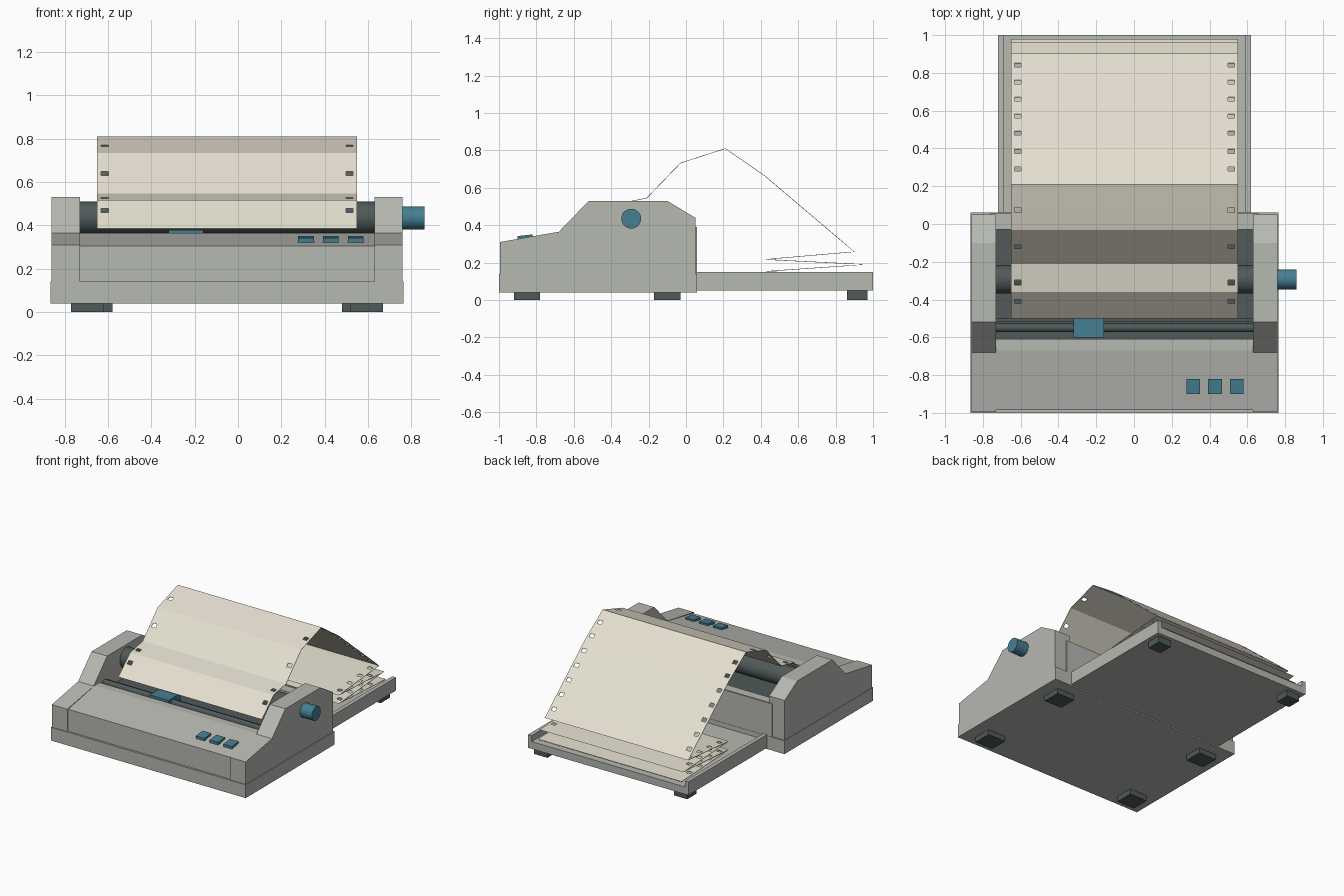
import bpy, bmesh, math
from mathutils import Matrix, Vector

if "Cube" in bpy.data.objects:
    bpy.data.objects.remove(bpy.data.objects["Cube"])


def material(name, rgb):
    m = bpy.data.materials.new(name)
    m.diffuse_color = (*rgb, 1)
    m.use_nodes = True
    m.node_tree.nodes["Principled BSDF"].inputs["Base Color"].default_value = m.diffuse_color
    return m


CASE = material("case_grey", (0.47, 0.48, 0.44))
DARK = material("dark_grey", (0.08, 0.10, 0.10))
BLUE = material("control_blue", (0.06, 0.21, 0.29))
PAPER = material("paper_cream", (0.78, 0.74, 0.63))


def finish(name, bm, mat):
    mesh = bpy.data.meshes.new(name)
    bm.normal_update()
    bm.to_mesh(mesh)
    bm.free()
    mesh.materials.append(mat)
    ob = bpy.data.objects.new(name, mesh)
    bpy.context.collection.objects.link(ob)
    return ob


def box(name, x, y, z, mat=CASE):
    bm = bmesh.new()
    bmesh.ops.create_cube(bm, size=1)
    size = Vector((x[1] - x[0], y[1] - y[0], z[1] - z[0]))
    mid = Vector((x[0] + x[1], y[0] + y[1], z[0] + z[1])) / 2
    for v in bm.verts:
        v.co = v.co * size + mid
    return finish(name, bm, mat)


def extrude_x(name, profile, x0, x1, mat=CASE):
    """Extrude a (y, z) profile along x."""
    bm = bmesh.new()
    face = bm.faces.new([bm.verts.new((x0, y, z)) for y, z in profile])
    out = bmesh.ops.extrude_face_region(bm, geom=[face])
    for v in out["geom"]:
        if isinstance(v, bmesh.types.BMVert):
            v.co.x = x1
    bmesh.ops.recalc_face_normals(bm, faces=bm.faces)
    return finish(name, bm, mat)


def rod(name, x0, x1, y, z, r, mat, sides=32):
    bm = bmesh.new()
    bmesh.ops.create_cone(bm, cap_ends=True, segments=sides, radius1=r, radius2=r,
                          depth=x1 - x0)
    turn = Matrix.Translation(((x0 + x1) / 2, y, z)) @ Matrix.Rotation(math.pi / 2, 4, 'Y')
    bmesh.ops.transform(bm, matrix=turn, verts=bm.verts)
    return finish(name, bm, mat)


CX = -0.05           # centre line of the body
L, R = -0.73, 0.63   # inner faces of the side housings

# Case: base, side housings, front cover, rear panel
box("base", (-0.865, 0.765), (-1.0, 0.06), (0.04, 0.14))
side = [(-0.995, 0.14), (-0.995, 0.31), (-0.68, 0.365), (-0.52, 0.53),
        (-0.10, 0.53), (0.05, 0.44), (0.05, 0.14)]
extrude_x("left_housing", side, -0.86, L)
extrude_x("right_housing", side, R, 0.76)
extrude_x("front_cover", [(-0.985, 0.14), (-0.985, 0.306), (-0.67, 0.365),
                          (-0.61, 0.365), (-0.61, 0.14)], L, R)
box("rear_panel", (L, R), (-0.03, 0.045), (0.14, 0.385))
box("rear_plate", (L - 0.03, R + 0.03), (0.045, 0.058), (0.14, 0.39))

# Print mechanism
box("mechanism_floor", (L, R), (-0.61, -0.03), (0.14, 0.29), DARK)
rod("platen", L, R, -0.293, 0.435, 0.075, DARK)
rod("platen_knob", 0.76, 0.86, -0.293, 0.435, 0.053, BLUE)
rod("carriage_rod", L, R, -0.55, 0.345, 0.022, DARK, 16)
box("guide_rail", (L, R), (-0.52, -0.50), (0.29, 0.345), DARK)
box("print_carriage", (-0.32, -0.16), (-0.60, -0.46), (0.30, 0.378), BLUE)

# Buttons lying on the sloping cover
for i in range(3):
    x = 0.278 + i * 0.115
    extrude_x(f"button_{i + 1}", [(-0.90, 0.315), (-0.90, 0.342), (-0.82, 0.351),
                                  (-0.82, 0.330)], x, x + 0.072, BLUE)

# Paper tray, open at the back
box("tray_floor", (-0.72, 0.62), (0.06, 1.0), (0.05, 0.105))
box("tray_left_wall", (-0.72, -0.69), (0.06, 1.0), (0.105, 0.15))
box("tray_right_wall", (0.59, 0.62), (0.06, 1.0), (0.105, 0.15))

# Feet, mirrored about the body centre line
for s, label in ((-1, "left"), (1, "right")):
    for part, a, b, y, top in (("front_foot", 0.57, 0.72, (-0.92, -0.78), 0.04),
                               ("rear_foot", 0.57, 0.72, (-0.17, -0.03), 0.04),
                               ("tray_foot", 0.53, 0.64, (0.86, 0.97), 0.05)):
        xs = sorted((CX + s * a, CX + s * b))
        box(f"{label}_{part}", xs, y, (0.0, top), DARK)

# Fan-fold paper: strip with feed holes along both margins
path = [(-0.50, 0.385), (-0.36, 0.515), (-0.21, 0.545), (-0.03, 0.732), (0.21, 0.81),
        (0.42, 0.665), (0.90, 0.258), (0.42, 0.217), (0.96, 0.19), (0.42, 0.153),
        (0.98, 0.125)]
holes = [[-0.41], [-0.31], [-0.12], [0.075], [0.29, 0.385],
         [0.48, 0.57, 0.66, 0.75, 0.84]] + [[0.48, 0.60, 0.72, 0.84]] * 4
rows, hole_rows = [Vector(path[0])], set()
for a, b, ys in zip(path, path[1:], holes):
    a, b = Vector(a), Vector(b)
    step = (b - a).normalized() * 0.014
    for y in sorted(ys, reverse=b.x < a.x):
        mid = a.lerp(b, (y - a.x) / (b.x - a.x))
        hole_rows.add(len(rows))
        rows += [mid - step, mid + step]
    rows.append(b)
cols = [-0.65, -0.632, -0.598, 0.498, 0.532, 0.55]
bm = bmesh.new()
grid = [[bm.verts.new((x, p.x, p.y)) for x in cols] for p in rows]
for i in range(len(rows) - 1):
    for j in range(len(cols) - 1):
        if not (i in hole_rows and j in (1, 3)):
            bm.faces.new((grid[i][j], grid[i][j + 1], grid[i + 1][j + 1], grid[i + 1][j]))
paper = finish("fanfold_paper", bm, PAPER)
mod = paper.modifiers.new("thickness", 'SOLIDIFY')
mod.thickness, mod.offset = 0.003, 0

# Round parts shade smooth with sharp rims
for name in ("platen", "platen_knob", "carriage_rod"):
    ob = bpy.data.objects[name]
    bpy.ops.object.select_all(action='DESELECT')
    ob.select_set(True)
    bpy.context.view_layer.objects.active = ob
    bpy.ops.object.shade_smooth_by_angle()
